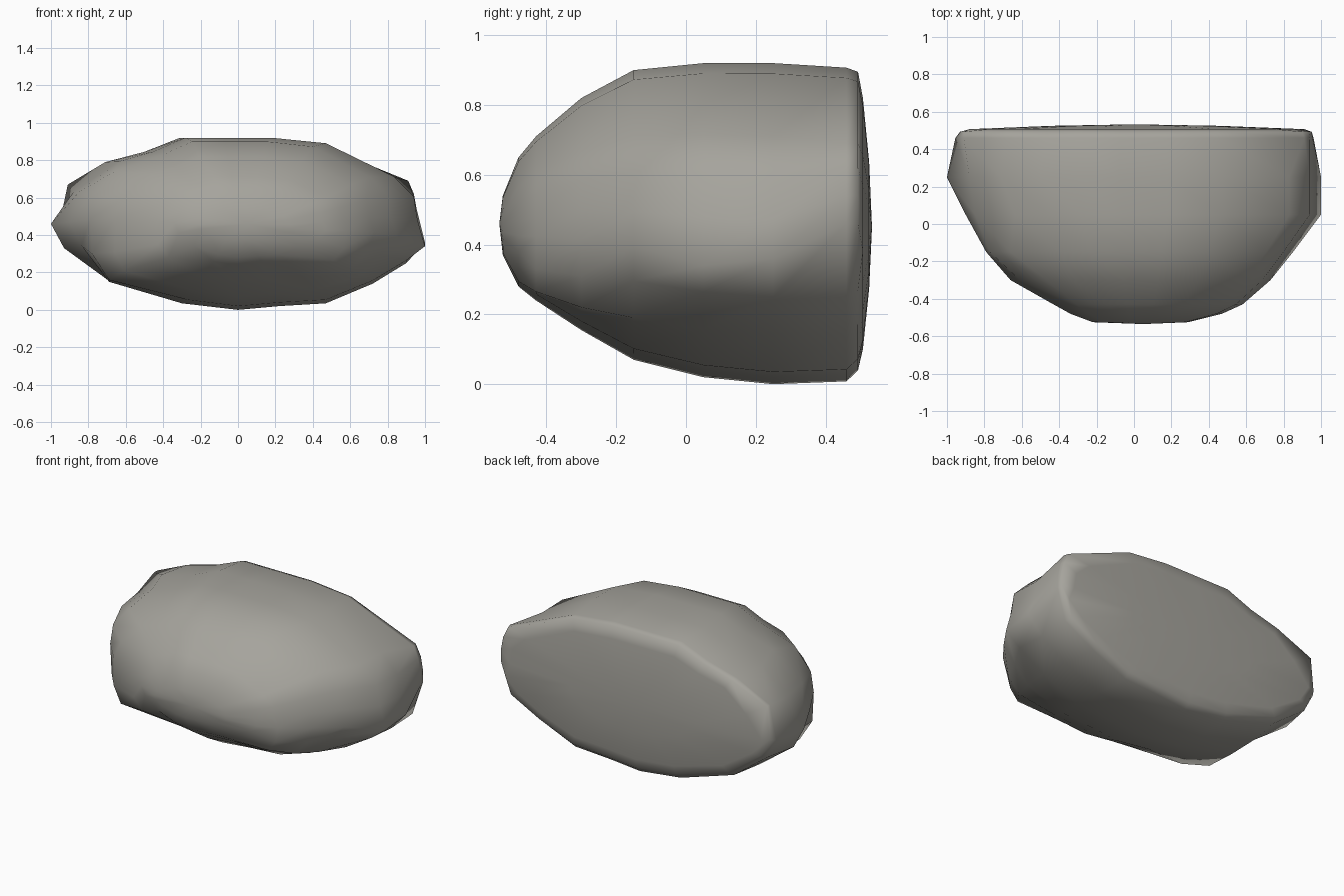
import bpy
import bmesh
from mathutils import Vector

if "Cube" in bpy.data.objects:
    bpy.data.objects.remove(bpy.data.objects["Cube"])

# Widest outline of the boulder seen from the front (x, z)
OUTLINE = [(-1, .46), (-.93, .33), (-.69, .155), (-.3, .035), (0, 0), (.22, .02),
           (.47, .035), (.72, .14), (.9, .25), (1, .36), (.96, .47), (.94, .6),
           (.83, .71), (.47, .89), (.18, .92), (-.08, .92), (-.31, .92),
           (-.5, .845), (-.71, .79), (-.88, .63)]

# Sections front to back: y, left extent, right extent, bottom z, top z
SECTIONS = [(-.525, .22, .29, .37, .54), (-.48, .34, .47, .28, .65),
            (-.43, .43, .58, .24, .71), (-.3, .66, .73, .155, .82),
            (-.15, .79, .85, .07, .90), (.05, .90, 1.0, .02, .92),
            (.25, 1.0, 1.0, 0, .92), (.46, .955, .96, .008, .907),
            (.493, .93, .955, .04, .895), (.507, .88, .91, .10, .82)]

# Local bulges and chips: (section, outline point) -> x, z
BULGES = {(2, 1): (-.43, .35), (2, 2): (-.37, .28), (2, 7): (.51, .265),
          (2, 8): (.565, .33), (3, 1): (-.66, .31), (3, 2): (-.61, .21),
          (3, 7): (.61, .22), (3, 8): (.69, .31), (3, 19): (-.61, .6),
          (4, 1): (-.78, .3), (4, 2): (-.69, .16), (4, 7): (.67, .19),
          (4, 19): (-.77, .61), (4, 18): (-.66, .74),
          (5, 2): (-.69, .15), (5, 19): (-.85, .63), (5, 9): (1, .34),
          (7, 8): (.9, .26), (7, 9): (.96, .46), (7, 10): (.955, .54),
          (8, 8): (.88, .27), (8, 9): (.95, .46), (8, 10): (.95, .54),
          (7, 11): (.94, .62), (8, 11): (.935, .62),
          (7, 12): (.91, .69), (8, 12): (.9, .69),
          (7, 19): (-.91, .67), (8, 19): (-.91, .67)}

verts, faces = [], []
n = len(OUTLINE)
for r, (y, left, right, bottom, top) in enumerate(SECTIONS):
    for i, (u, v) in enumerate(OUTLINE):
        x = u * (left if u < 0 else right)
        z = bottom + v / .92 * (top - bottom)
        x, z = BULGES.get((r, i), (x, z))
        verts.append(Vector((x, y, z)))

# Skin between the sections
for r in range(len(SECTIONS) - 1):
    for i in range(n):
        j = (i + 1) % n
        faces.append((r * n + i, r * n + j, (r + 1) * n + j, (r + 1) * n + i))

# Blunt nose and slightly domed back
nose = len(verts)
verts.append(Vector((.05, -.535, .46)))
last = (len(SECTIONS) - 1) * n
inner = len(verts)
for i in range(n):
    p = verts[last + i]
    verts.append(Vector((p.x * .5, .525, .45 + (p.z - .45) * .5)))
back = len(verts)
verts.append(Vector((0, .533, .45)))
for i in range(n):
    j = (i + 1) % n
    faces += [(j, i, nose), (last + i, last + j, inner + j, inner + i),
              (inner + i, inner + j, back)]

mesh = bpy.data.meshes.new("boulder")
mesh.from_pydata(verts, [], faces)
mesh.polygons.foreach_set("use_smooth", [True] * len(mesh.polygons))
boulder = bpy.data.objects.new("boulder", mesh)
bpy.context.collection.objects.link(boulder)

# Outward normals
bm = bmesh.new()
bm.from_mesh(mesh)
bmesh.ops.recalc_face_normals(bm, faces=bm.faces)
bm.to_mesh(mesh)
bm.free()

# Warm grey stone
stone = bpy.data.materials.new("stone")
stone.diffuse_color = (.38, .37, .335, 1)
stone.use_nodes = True
stone.node_tree.nodes["Principled BSDF"].inputs["Base Color"].default_value = stone.diffuse_color
mesh.materials.append(stone)
